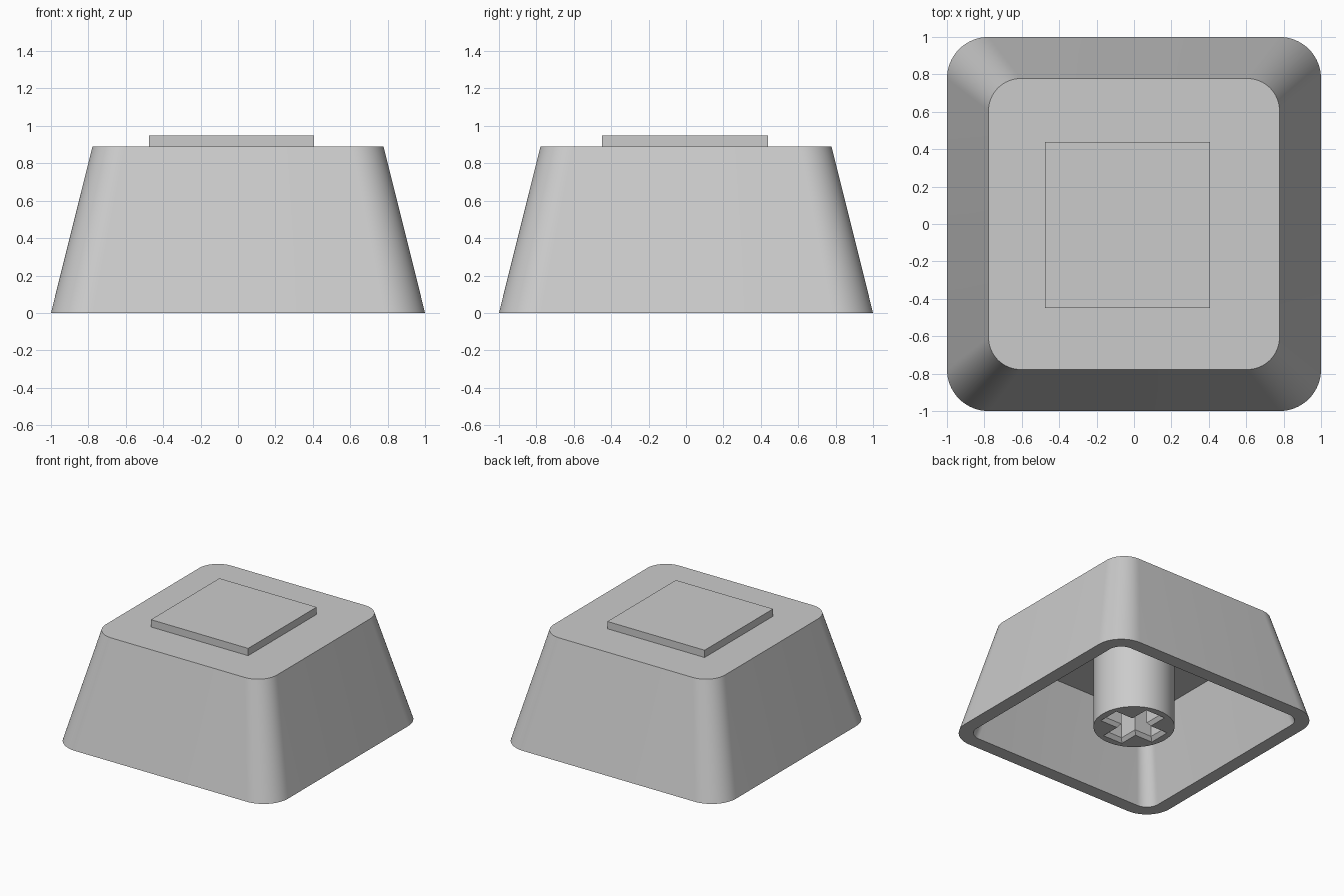
import bpy
import bmesh
from math import cos, sin, pi, radians

cube = bpy.data.objects.get("Cube")
if cube:
    bpy.data.objects.remove(cube, do_unlink=True)

# One plain grey plastic
grey = bpy.data.materials.new("grey plastic")
grey.use_nodes = True
colour = (0.6, 0.6, 0.6, 1)
grey.diffuse_color = colour
grey.node_tree.nodes["Principled BSDF"].inputs["Base Color"].default_value = colour


def rounded_square(half, radius, z, steps=16):
    """Points of a rounded square, counter-clockwise."""
    points = []
    for quarter, (sx, sy) in enumerate([(1, 1), (-1, 1), (-1, -1), (1, -1)]):
        for i in range(steps + 1):
            a = (quarter + i / steps) * pi / 2
            points.append((sx * (half - radius) + radius * cos(a),
                           sy * (half - radius) + radius * sin(a), z))
    return points


def circle(radius, z, steps=64):
    return [(radius * cos(2 * pi * i / steps), radius * sin(2 * pi * i / steps), z)
            for i in range(steps)]


def cross(length, width, z):
    """Points of a plus shape; one arm turned four times."""
    points = []
    for c, s in [(1, 0), (0, 1), (-1, 0), (0, -1)]:
        for x, y in [(length, -width), (length, width), (width, width)]:
            points.append((x * c - y * s, x * s + y * c, z))
    return points


def add_ring(bm, points):
    return [bm.verts.new(p) for p in points]


def bridge(bm, a, b):
    n = len(a)
    for i in range(n):
        j = (i + 1) % n
        bm.faces.new((a[i], a[j], b[j], b[i]))


def finish(bm, name):
    bmesh.ops.recalc_face_normals(bm, faces=bm.faces)
    mesh = bpy.data.meshes.new(name)
    bm.to_mesh(mesh)
    bm.free()
    mesh.materials.append(grey)
    obj = bpy.data.objects.new(name, mesh)
    bpy.context.collection.objects.link(obj)
    bpy.ops.object.select_all(action="DESELECT")
    obj.select_set(True)
    bpy.context.view_layer.objects.active = obj
    bpy.ops.object.shade_smooth_by_angle(angle=radians(30))
    return obj


TOP = 0.89

# Hollow tapered cap: outer top, outer rim, inner rim, ceiling
bm = bmesh.new()
rings = [add_ring(bm, rounded_square(*ring)) for ring in [
    (0.778, 0.173, TOP), (1.0, 0.222, 0),
    (0.889, 0.111, 0), (0.722, 0.09, 0.667)]]
for a, b in zip(rings, rings[1:]):
    bridge(bm, a, b)
bm.faces.new(rings[0])
bm.faces.new(rings[-1])
finish(bm, "cap_shell")

# Round stem with a chamfered cross socket in its lower end
bm = bmesh.new()
stem_top = add_ring(bm, circle(0.305, 0.69))
stem_end = add_ring(bm, circle(0.305, 0))
mouth = add_ring(bm, cross(0.25, 0.09, 0))
throat = add_ring(bm, cross(0.225, 0.068, 0.03))
socket = add_ring(bm, cross(0.225, 0.068, 0.5))
bridge(bm, stem_top, stem_end)
bridge(bm, mouth, throat)
bridge(bm, throat, socket)
bm.faces.new(stem_top)
bm.faces.new(socket)
rim = [e for e in bm.edges if all(v.co.z < 0.001 for v in e.verts)]
bmesh.ops.triangle_fill(bm, edges=rim, use_beauty=True)
finish(bm, "stem")

# Raised square plate on top, slightly off centre
bm = bmesh.new()
bmesh.ops.create_cube(bm, size=1)
bmesh.ops.scale(bm, verts=bm.verts, vec=(0.884, 0.889, 0.06))
bmesh.ops.translate(bm, verts=bm.verts, vec=(-0.035, -0.005, TOP + 0.03))
finish(bm, "top_plate")
